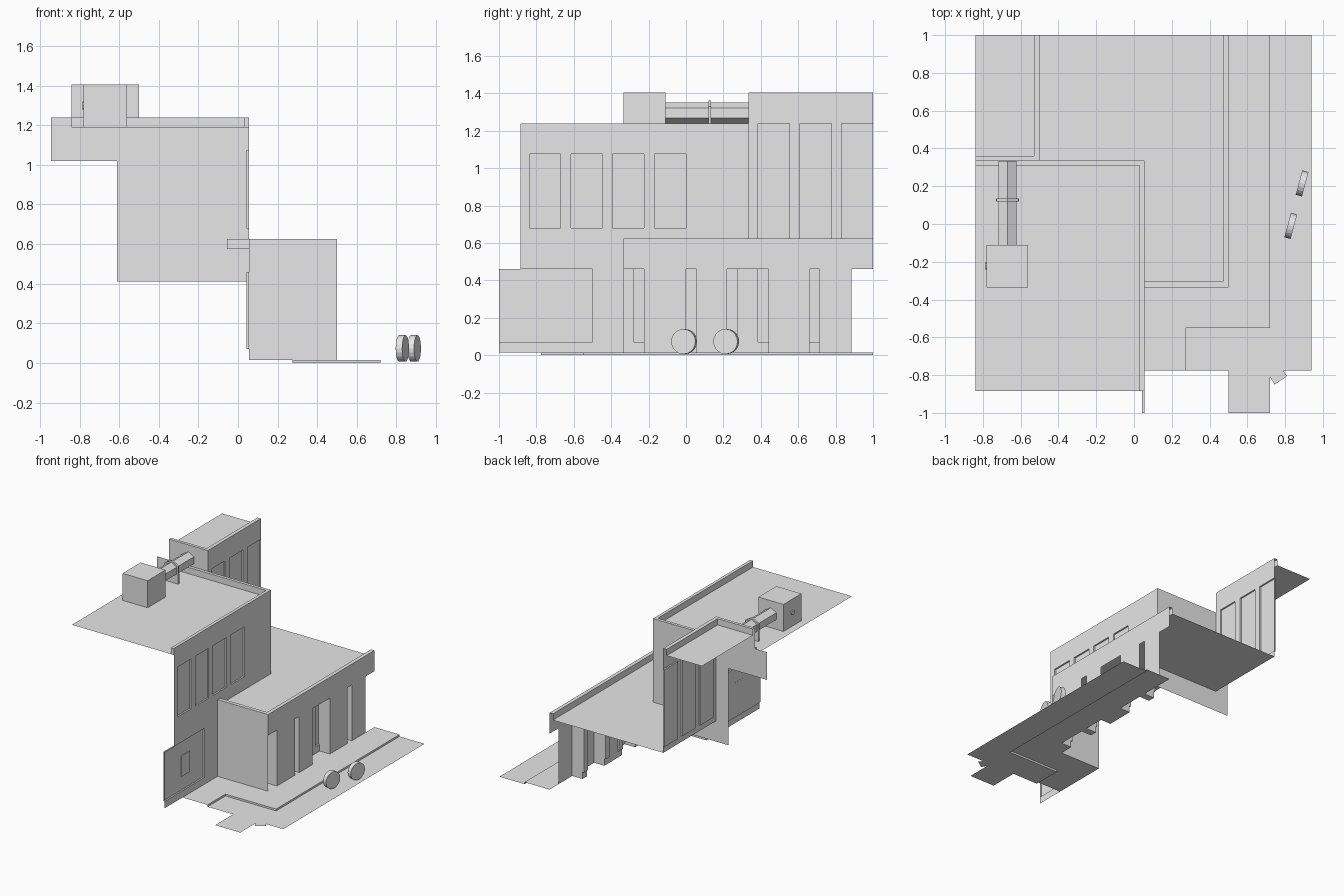
import bpy, bmesh, math
from mathutils import Matrix, Vector

cube = bpy.data.objects.get("Cube")
if cube:
    bpy.data.objects.remove(cube, do_unlink=True)

grey = bpy.data.materials.new("plain_grey")
grey.use_nodes = True
grey.diffuse_color = (0.8, 0.8, 0.8, 1)
grey.node_tree.nodes["Principled BSDF"].inputs["Base Color"].default_value = (0.8, 0.8, 0.8, 1)


def finish(name, bm):
    """Turn a bmesh into a named grey object."""
    bmesh.ops.remove_doubles(bm, verts=bm.verts, dist=0.0001)
    mesh = bpy.data.meshes.new(name)
    bm.to_mesh(mesh)
    bm.free()
    mesh.materials.append(grey)
    obj = bpy.data.objects.new(name, mesh)
    bpy.context.collection.objects.link(obj)
    return obj


def point(axis, at, a, b):
    return {"x": (at, a, b), "y": (a, at, b), "z": (a, b, at)}[axis]


def face(bm, points):
    bm.faces.new([bm.verts.new(p) for p in points])


def inside(a, b, rects):
    return any(r[0] < a < r[1] and r[2] < b < r[3] for r in rects)


def sheet(name, axis, at, rects, holes=(), depth=0.012):
    """Flat sheet from the union of rects; holes become shallow recesses."""
    bm = bmesh.new()
    every = list(rects) + list(holes)
    a_cuts = sorted({v for r in every for v in r[:2]})
    b_cuts = sorted({v for r in every for v in r[2:]})
    for a0, a1 in zip(a_cuts, a_cuts[1:]):
        for b0, b1 in zip(b_cuts, b_cuts[1:]):
            a, b = (a0 + a1) / 2, (b0 + b1) / 2
            if inside(a, b, rects) and not inside(a, b, holes):
                face(bm, [point(axis, at, *c) for c in ((a0, b0), (a1, b0), (a1, b1), (a0, b1))])
    for a0, a1, b0, b1 in holes:
        ring = [(a0, b0), (a1, b0), (a1, b1), (a0, b1)]
        face(bm, [point(axis, at - depth, *c) for c in ring])
        for c, d in zip(ring, ring[1:] + ring[:1]):
            face(bm, [point(axis, at, *c), point(axis, at, *d),
                      point(axis, at - depth, *d), point(axis, at - depth, *c)])
    return finish(name, bm)


def box(name, x0, x1, y0, y1, z0, z1):
    bm = bmesh.new()
    size = Vector((x1 - x0, y1 - y0, z1 - z0))
    centre = Vector((x0 + x1, y0 + y1, z0 + z1)) / 2
    bmesh.ops.create_cube(bm, size=1, matrix=Matrix.Translation(centre) @ Matrix.Diagonal(size).to_4x4())
    return finish(name, bm)


def prism(name, centre, radius, length, sides, turn):
    bm = bmesh.new()
    bmesh.ops.create_cone(bm, cap_ends=True, segments=sides, radius1=radius, radius2=radius,
                          depth=length, matrix=Matrix.Translation(centre) @ turn)
    return finish(name, bm)


WALL, FACADE, INNER = 0.055, 0.5, 0.41      # x of the main walls
FRONT, BACK = -0.335, 0.335                 # y of lower front and tall rear walls
LEFT, SIDE = -0.84, -0.5                    # annex edges in x
PAVE, EAVE, LOW_ROOF, LOW_TOP = 0.015, 0.46, 0.575, 0.625
ROOF, ROOF_TOP, ANNEX_TOP = 1.19, 1.24, 1.405

# Tall block: side wall with windows and garage recess
windows = [(y, y + 0.168, 0.68, 1.075) for y in (-0.838, -0.614, -0.392, -0.168)]
garage = (-1, -0.5, 0.07, EAVE)
sheet("tall_side_wall", "x", WALL,
      [(-0.885, FRONT, PAVE, ROOF_TOP), (FRONT, BACK, LOW_ROOF, ROOF_TOP), (-1, -0.885, PAVE, EAVE)],
      windows + [garage])
box("garage_plate", 0.042, 0.049, -0.78, -0.67, 0.18, 0.345)

# Tall block: stepped rear wall, roof and parapet
sheet("tall_rear_wall", "y", BACK, [(-0.61, WALL, 0.41, ROOF_TOP), (-0.945, -0.61, 1.02, ROOF_TOP)])
sheet("tall_roof", "z", ROOF, [(LEFT, 0.03, -0.885, 0.31)])
sheet("tall_parapet_top", "z", ROOF_TOP, [(0.03, WALL, -0.885, BACK), (LEFT, 0.03, 0.31, BACK)])
sheet("tall_parapet_inner_side", "x", 0.03, [(-0.885, 0.31, ROOF, ROOF_TOP)])
sheet("tall_parapet_inner_rear", "y", 0.31, [(LEFT, 0.03, ROOF, ROOF_TOP)])
sheet("tall_parapet_end", "y", -0.885, [(0.03, WALL, ROOF, ROOF_TOP)])

# Annex behind the tall block
sheet("annex_side_wall", "x", SIDE, [(BACK, 1, LOW_ROOF, ANNEX_TOP)],
      [(y, y + 0.168, LOW_TOP, ROOF_TOP) for y in (0.385, 0.609, 0.832)])
sheet("annex_front_wall", "y", BACK, [(LEFT, SIDE, ROOF_TOP, ANNEX_TOP)])
sheet("annex_roof", "z", 1.355, [(LEFT, -0.53, 0.36, 1)])
sheet("annex_parapet_top", "z", ANNEX_TOP, [(-0.53, SIDE, BACK, 1), (LEFT, -0.53, BACK, 0.36)])
sheet("annex_parapet_inner_side", "x", -0.53, [(0.36, 1, 1.355, ANNEX_TOP)])
sheet("annex_parapet_inner_front", "y", 0.36, [(LEFT, -0.53, 1.355, ANNEX_TOP)])

# Lower block: roof, parapet and front wall
sheet("low_roof", "z", LOW_ROOF, [(SIDE, 0.47, BACK, 1), (WALL, 0.47, -0.305, BACK)])
sheet("low_parapet_top", "z", LOW_TOP, [(0.47, FACADE, FRONT, 1), (-WALL, 0.47, FRONT, -0.305)])
sheet("low_parapet_inner_side", "x", 0.47, [(-0.305, 1, LOW_ROOF, LOW_TOP)])
sheet("low_parapet_inner_front", "y", -0.305, [(-WALL, 0.47, LOW_ROOF, LOW_TOP)])
sheet("low_front_wall", "y", FRONT, [(WALL, FACADE, PAVE, LOW_TOP)])
sheet("low_fascia", "x", FACADE, [(FRONT, 1, EAVE, LOW_TOP)])

# Lower block: pillars standing out from the set-back shop wall
pillars = [(-0.225, 0.0), (0.055, 0.22), (0.44, 0.66), (0.715, 0.885)]
for y0, y1 in pillars:
    sheet("pillar_front", "x", FACADE, [(y0, y1, PAVE, EAVE)])
    sheet("pillar_side", "y", y0, [(INNER, FACADE, PAVE, EAVE)])
gaps = [(FRONT, -0.225), (0.0, 0.055), (0.22, 0.44), (0.66, 0.715)]
glass = [(-0.28, -0.225), (0.0, 0.055), (0.22, 0.275), (0.385, 0.44), (0.66, 0.715)]
sheet("shop_wall", "x", INNER, [(a, b, PAVE, EAVE) for a, b in gaps],
      [(a, b, 0.07, EAVE) for a, b in glass])

# Ground: raised pavement, kerb and road
KERB_X, KERB_Y, ROAD_END = 0.72, -0.55, -0.775
sheet("pavement", "z", PAVE,
      [(WALL, 0.275, ROAD_END, FRONT), (0.275, KERB_X, KERB_Y, FRONT), (FACADE, KERB_X, FRONT, 1)]
      + [(INNER, FACADE, a, b) for a, b in gaps])
sheet("kerb_side", "x", KERB_X, [(KERB_Y, 1, 0, PAVE)])
sheet("kerb_front", "y", KERB_Y, [(0.275, KERB_X, 0, PAVE)])
sheet("kerb_corner", "x", 0.275, [(ROAD_END, KERB_Y, 0, PAVE)])
sheet("road", "z", 0, [(KERB_X, 0.94, ROAD_END, 1), (0.275, KERB_X, ROAD_END, KERB_Y),
                       (FACADE, KERB_X, -1, ROAD_END)])
bm = bmesh.new()
face(bm, [(KERB_X, -0.81, 0), (0.745, -0.85, 0), (0.81, -0.805, 0), (0.79, ROAD_END, 0), (KERB_X, ROAD_END, 0)])
finish("road_fragment", bm)

# Rooftop fan unit with octagonal fan opening on its right side
box("fan_unit", -0.78, -0.56, FRONT, -0.11, ROOF, ANNEX_TOP)
across = Matrix.Rotation(math.pi / 2, 4, "Y")
bm = bmesh.new()
for i in range(8):
    ring = []
    for r, j in ((0.07, i), (0.07, i + 1), (0.05, i + 1), (0.05, i)):
        t = (j + 0.5) * math.pi / 4
        ring.append((-0.784, -0.222 + r * math.cos(t), 1.3 + r * math.sin(t)))
    face(bm, ring)
finish("fan_ring", bm)
prism("fan_hub", (-0.782, -0.222, 1.3), 0.02, 0.008, 8, across)

# Six-sided duct and its bracket
along = Matrix.Rotation(math.pi / 2, 4, "X")
prism("duct", (-0.67, 0.112, 1.295), 0.055, 0.445, 6, along)
prism("duct_collar", (-0.67, 0.127, 1.295), 0.068, 0.015, 6, along)
box("duct_bracket", -0.73, -0.61, 0.12, 0.134, ROOF, 1.27)

# Loose wheels on the road
lean = Matrix.Rotation(math.radians(-15), 4, "Z") @ across
for x, y in ((0.89, 0.215), (0.83, -0.01)):
    prism("wheel", (x, y, 0.073), 0.067, 0.034, 20, lean)
